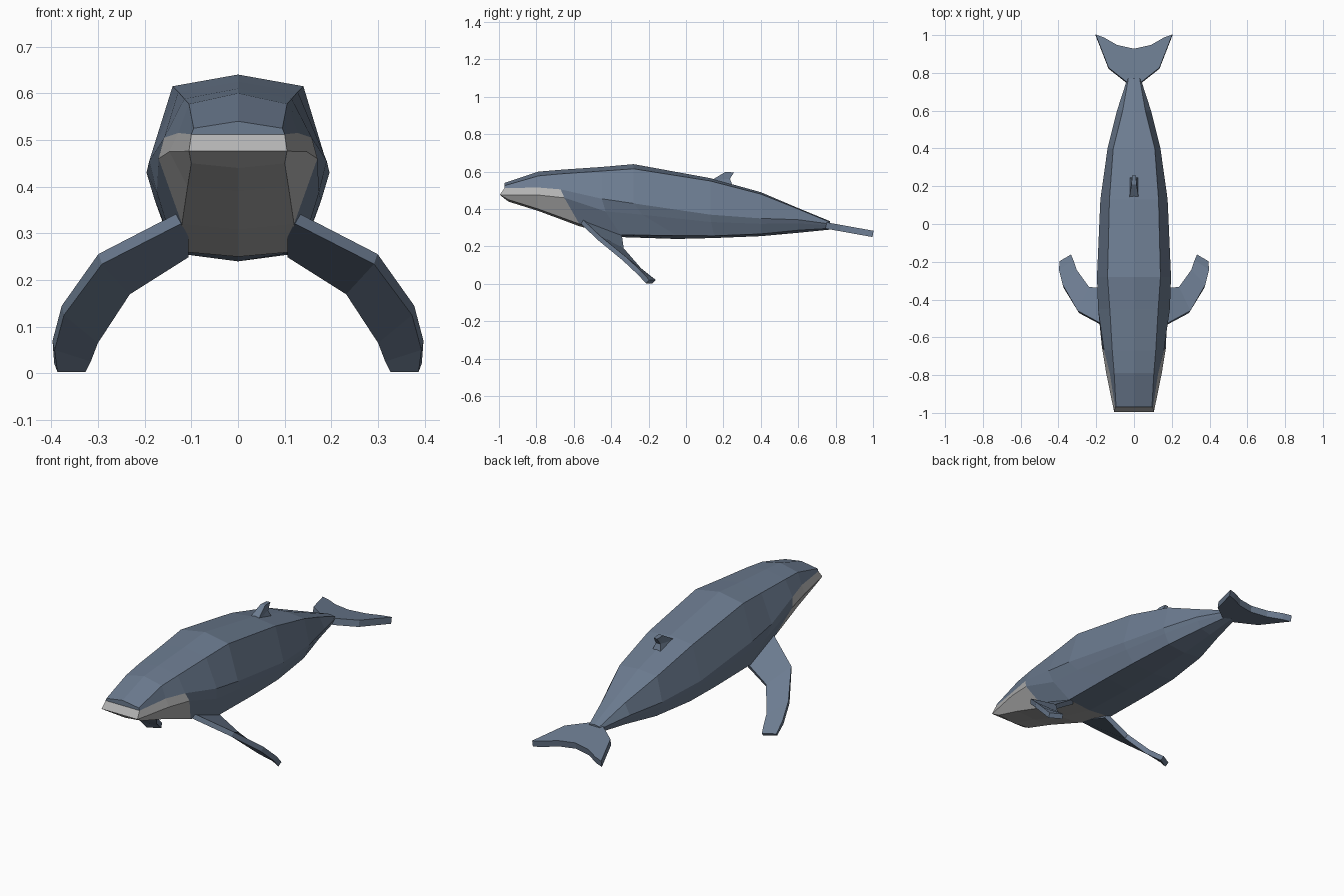
import bpy
import bmesh

if "Cube" in bpy.data.objects:
    bpy.data.objects.remove(bpy.data.objects["Cube"])


def make_material(name, colour):
    mat = bpy.data.materials.new(name)
    mat.use_nodes = True
    mat.diffuse_color = (*colour, 1)
    mat.node_tree.nodes["Principled BSDF"].inputs["Base Color"].default_value = (*colour, 1)
    return mat


slate_blue = make_material("slate blue skin", (0.15, 0.2, 0.28))
pale_grey = make_material("pale grey throat", (0.45, 0.45, 0.45))


def make_object(name, points, faces, materials, indices=None):
    mesh = bpy.data.meshes.new(name)
    mesh.from_pydata(points, [], faces)
    for mat in materials:
        mesh.materials.append(mat)
    for polygon, index in zip(mesh.polygons, indices or []):
        polygon.material_index = index
    bm = bmesh.new()
    bm.from_mesh(mesh)
    bmesh.ops.recalc_face_normals(bm, faces=bm.faces)
    bm.to_mesh(mesh)
    bm.free()
    obj = bpy.data.objects.new(name, mesh)
    bpy.context.collection.objects.link(obj)
    return obj


def mirror(obj):
    modifier = obj.modifiers.new("Mirror", "MIRROR")
    modifier.use_clip = True


def thicken(obj, thickness):
    modifier = obj.modifiers.new("Thickness", "SOLIDIFY")
    modifier.thickness = thickness
    modifier.offset = 0


# Body cross-sections: upper y, lower y, ridge z, shoulder x z, flank x z, belly x z, keel z
stations = [
    (-.97, -.95, .54, .095, .525, .1, .512, .1, .45, .44),
    (-.79, -.79, .6, .105, .577, .128, .515, .108, .4, .39),
    (-.67, -.57, .61, .115, .588, .158, .505, .12, .32, .308),
    (-.45, -.35, .625, .128, .603, .19, .455, .135, .262, .25),
    (-.28, -.05, .64, .14, .615, .196, .43, .135, .258, .24),
    (.13, .15, .565, .13, .55, .178, .37, .13, .257, .245),
    (.4, .4, .49, .11, .48, .14, .35, .105, .267, .255),
    (.6, .6, .405, .06, .4, .09, .343, .06, .287, .273),
    (.77, .77, .335, .03, .33, .035, .32, .025, .297, .29),
]
# Lower lip: x, z and forward offset at the head sections
lips = [(.105, .476, -.03), (.147, .475, 0), (.17, .46, 0)]


def body_ring(i):
    y, low_y, ridge, sx, sz, fx, fz, bx, bz, keel = stations[i]
    if i < len(lips):
        lx, lz, push = lips[i]
    else:
        lx, lz, push = fx + (bx - fx) * .3, fz + (bz - fz) * .35, 0
    half = [(0, y, ridge), (sx, y, sz), (fx, y, fz),
            (lx, y + (low_y - y) * .2 + push, lz), (bx, low_y, bz), (0, low_y, keel)]
    return half + [(-x, py, z) for x, py, z in reversed(half[1:5])]


points = [p for i in range(len(stations)) for p in body_ring(i)]
faces = [(0, 1, 2, 8, 9), (2, 3, 7, 8), (3, 4, 5, 6, 7)]
colours = [0, 1, 1]
for i in range(len(stations) - 1):
    for j in range(10):
        a, b = i * 10, i * 10 + 10
        k = (j + 1) % 10
        faces.append((a + j, a + k, b + k, b + j))
        # Jaw sides are pale at the head; only the underside stays pale further back
        pale = (i < 2 and 2 <= j <= 7) or (i == 2 and j in (4, 5))
        colours.append(1 if pale else 0)
faces.append(tuple(range(len(points) - 10, len(points))))
colours.append(0)
make_object("body", points, faces, [slate_blue, pale_grey], colours)

# Flippers: leading edge then trailing edge, swept down and back
leading = [(.11, -.565, .34), (.295, -.465, .245), (.375, -.33, .135), (.395, -.25, .06), (.39, -.205, .012)]
trailing = [(.11, -.35, .26), (.235, -.34, .18), (.302, -.25, .075), (.318, -.2, .035), (.33, -.17, .012)]
count = len(leading)
flippers = make_object("flippers", leading + trailing,
                       [(i, i + 1, count + i + 1, count + i) for i in range(count - 1)],
                       [slate_blue])
thicken(flippers, .026)
mirror(flippers)

# Tail flukes: a flat swept plate sloping down to the rear
outline = [(0, .74), (.04, .75), (.135, .825), (.203, 1), (.16, .985), (.09, .945), (0, .925)]
fluke_points = [(x, y, .312 - (y - .75) * .18) for x, y in outline]
flukes = make_object("tail_flukes", fluke_points,
                     [(0, 1, 2, 5, 6), (2, 3, 4, 5)], [slate_blue])
mirror(flukes)
thicken(flukes, .034)

# Dorsal fin: hooked side profile of y, z and half width
profile = [(.13, .55, .026), (.21, .598, .013), (.257, .596, .01), (.235, .562, .013), (.255, .51, .028)]
fin_points = [(side * w, y, z) for side in (-1, 1) for y, z, w in profile]
n = len(profile)
fin_faces = [(0, 1, 3), (1, 2, 3), (0, 3, 4), (n, n + 3, n + 1), (n + 1, n + 3, n + 2), (n, n + 4, n + 3)]
fin_faces += [(i, (i + 1) % n, n + (i + 1) % n, n + i) for i in range(n)]
make_object("dorsal_fin", fin_points, fin_faces, [slate_blue])
